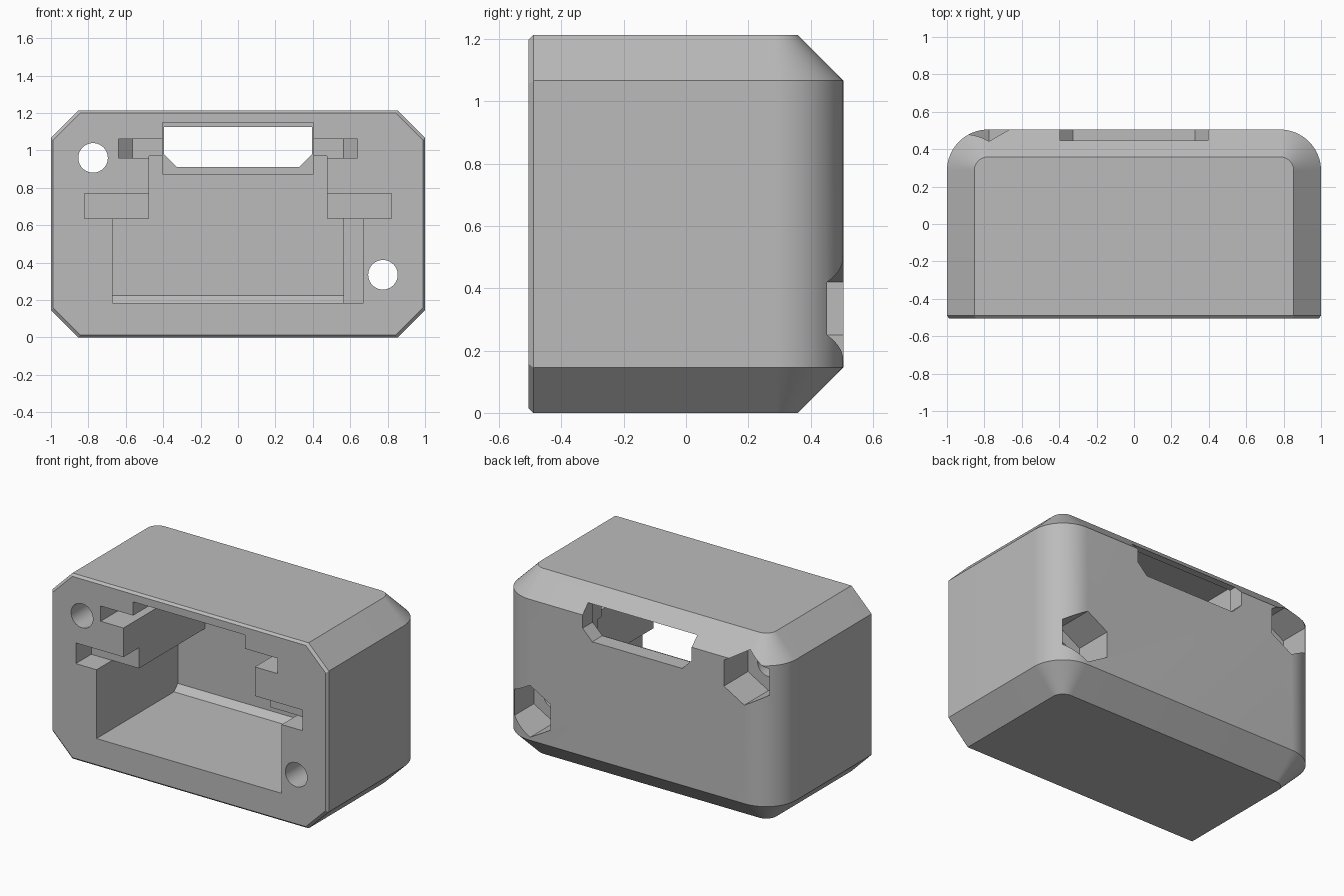
import bpy
import bmesh
import math

if "Cube" in bpy.data.objects:
    bpy.data.objects.remove(bpy.data.objects["Cube"], do_unlink=True)

grey = bpy.data.materials.new("plain_grey")
grey.use_nodes = True
colour = (0.5, 0.5, 0.5, 1)
grey.diffuse_color = colour
grey.node_tree.nodes["Principled BSDF"].inputs["Base Color"].default_value = colour

FRONT, BACK, HEIGHT, CHAMFER = -0.505, 0.505, 1.213, 0.146
OUT = -0.7  # start of front cutters, ahead of the front face


def finish(bm, name):
    bmesh.ops.recalc_face_normals(bm, faces=bm.faces)
    mesh = bpy.data.meshes.new(name)
    bm.to_mesh(mesh)
    bm.free()
    mesh.materials.append(grey)
    obj = bpy.data.objects.new(name, mesh)
    bpy.context.collection.objects.link(obj)
    return obj


def outline(inset, z, steps=16):
    """Plan outline with a square front and rounded back corners."""
    hx, back, r = 1 - inset, BACK - inset, 0.22 - inset
    pts = [(hx, FRONT + 0.015, z)]
    for side in (0, 1):
        for i in range(steps + 1):
            a = math.pi / 2 * (side + i / steps)
            cx = (hx - r) * (1 - 2 * side)
            pts.append((cx + r * math.cos(a), back - r + r * math.sin(a), z))
    return pts + [(-hx, FRONT + 0.015, z)]


def make_body():
    bm = bmesh.new()
    levels = ((CHAMFER, 0), (0, CHAMFER), (0, HEIGHT - CHAMFER), (CHAMFER, HEIGHT))
    rings = [[bm.verts.new(p) for p in outline(*lv)] for lv in levels]
    for low, high in zip(rings, rings[1:]):
        for i in range(len(low) - 1):
            bm.faces.new((low[i], low[i + 1], high[i + 1], high[i]))
    bm.faces.new(rings[0])
    bm.faces.new(rings[-1])
    # front face with its fine edge bevel
    rim = [r[0] for r in rings] + [r[-1] for r in reversed(rings)]
    mid = HEIGHT / 2
    lip = [bm.verts.new((v.co.x * 0.988, FRONT, mid + (v.co.z - mid) * 0.977)) for v in rim]
    for i in range(len(rim)):
        j = (i + 1) % len(rim)
        bm.faces.new((rim[i], rim[j], lip[j], lip[i]))
    bm.faces.new(lip)
    return finish(bm, "housing")


def prism(name, profile, axis, start, end):
    """Extrude a 2D profile along the given axis."""
    place = {"x": lambda a, b, t: (t, a, b),
             "y": lambda a, b, t: (a, t, b),
             "z": lambda a, b, t: (a, b, t)}[axis]
    bm = bmesh.new()
    ends = [[bm.verts.new(place(a, b, t)) for a, b in profile] for t in (start, end)]
    for i in range(len(profile)):
        j = (i + 1) % len(profile)
        bm.faces.new((ends[0][i], ends[0][j], ends[1][j], ends[1][i]))
    for e in ends:
        bm.faces.new(e)
    return finish(bm, name)


def box(name, x0, x1, y0, y1, z0, z1):
    return prism(name, [(x0, z0), (x1, z0), (x1, z1), (x0, z1)], "y", y0, y1)


def polygon(x, z, r, n, turn=0.0):
    return [(x + r * math.cos(turn + math.tau * i / n),
             z + r * math.sin(turn + math.tau * i / n)) for i in range(n)]


housing = make_body()
wall = 0.335
cutters = [
    # main cavity with a bevel along its back floor edge
    prism("main_cavity", [(OUT, 0.185), (wall - 0.04, 0.185), (wall, 0.225),
                          (wall, 0.635), (OUT, 0.635)], "x", -0.67, 0.565),
    box("side_recess", 0.3, 0.67, OUT, -0.1, 0.185, 0.635),
    box("upper_cavity", -0.475, 0.475, OUT, wall, 0.6, 0.97),
    box("cover_slot", -0.82, 0.82, OUT, FRONT + 0.16, 0.635, 0.77),
    # board slot with slanted back corners
    prism("board_slot", [(-0.64, OUT), (0.64, OUT), (0.64, 0.22), (0.565, 0.295),
                         (-0.565, 0.295), (-0.64, 0.22)], "z", 0.96, 1.06),
    # connector bay and the window in the back wall
    box("connector_bay", -0.405, 0.405, OUT, 0.4, 0.875, 1.15),
    prism("back_window", [(-0.325, 0.91), (0.325, 0.91), (0.395, 0.98), (0.395, 1.125),
                          (-0.395, 1.125), (-0.395, 0.98)], "y", 0.2, 0.7),
]
# screw holes with hexagonal nut pockets behind
for x, z in ((-0.775, 0.96), (0.775, 0.335)):
    cutters.append(prism("screw_hole", polygon(x, z, 0.079, 40), "y", OUT, 0.4))
    cutters.append(prism("nut_pocket", polygon(x, z, 0.17, 6, math.pi / 6), "y", 0.255, 0.7))

bpy.context.view_layer.objects.active = housing
housing.select_set(True)
for cutter in cutters:
    cutter.hide_render = True
    mod = housing.modifiers.new(cutter.name, "BOOLEAN")
    mod.operation = "DIFFERENCE"
    mod.solver = "EXACT"
    mod.object = cutter
    bpy.ops.object.modifier_apply(modifier=mod.name)
    bpy.data.objects.remove(cutter, do_unlink=True)

bpy.ops.object.shade_smooth_by_angle(angle=math.radians(25))
